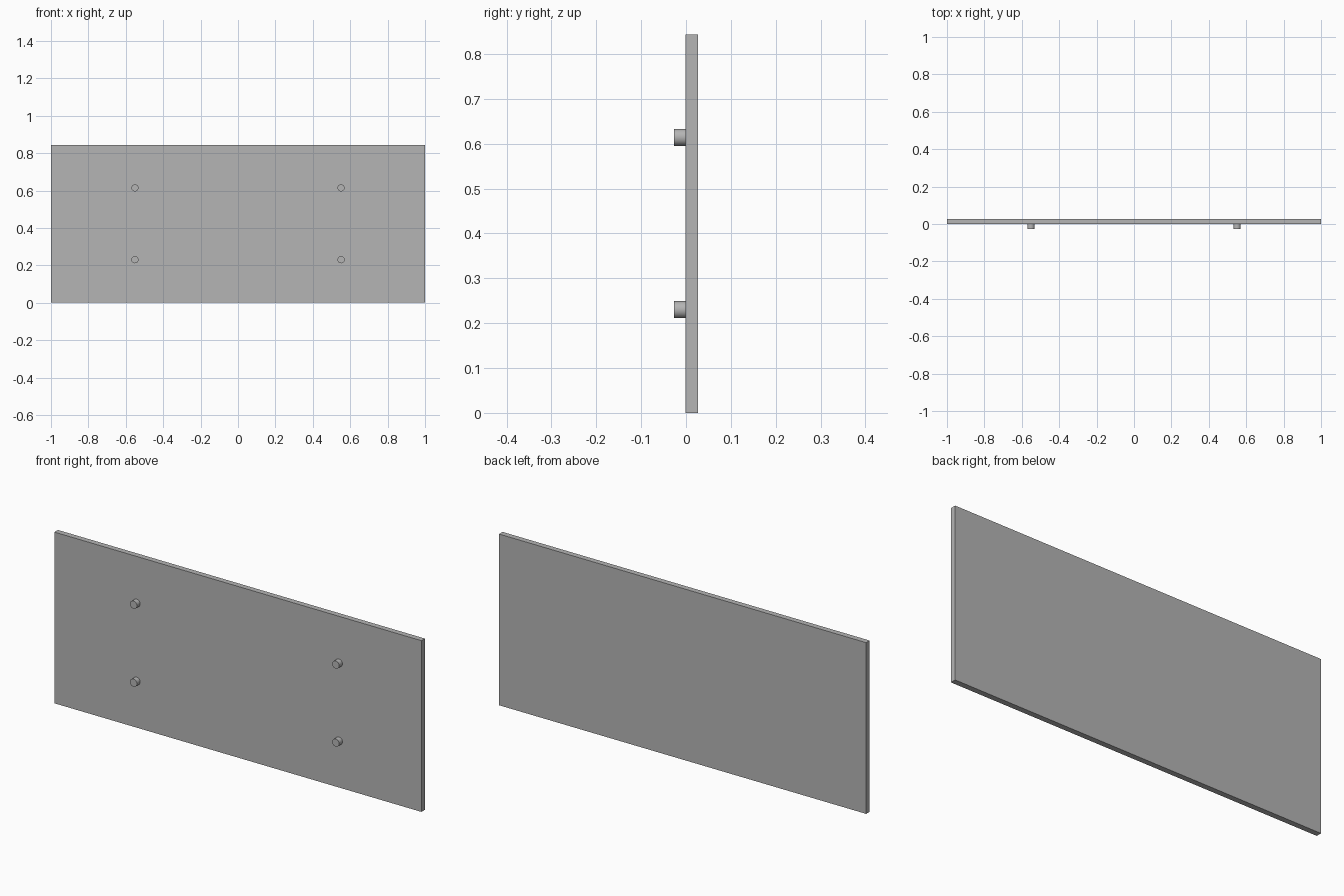
import bpy
import math

if "Cube" in bpy.data.objects:
    bpy.data.objects.remove(bpy.data.objects["Cube"])

FRONT, PANEL_FRONT, BACK = -0.0265, -0.001, 0.0265
HEIGHT = 0.843

# Dark grey finish shared by all parts
grey = bpy.data.materials.new("dark_grey")
grey.diffuse_color = (0.46, 0.46, 0.46, 1)
grey.use_nodes = True
grey.node_tree.nodes["Principled BSDF"].inputs["Base Color"].default_value = grey.diffuse_color

# Flat upright panel
bpy.ops.mesh.primitive_cube_add(size=1, location=(0, (PANEL_FRONT + BACK) / 2, HEIGHT / 2))
panel = bpy.context.object
panel.name = "panel"
panel.scale = (2, BACK - PANEL_FRONT, HEIGHT)
bpy.ops.object.transform_apply(location=False, rotation=False, scale=True)
panel.data.materials.append(grey)


# Round mounting pegs on the front face
def add_peg(name, x, z):
    bpy.ops.mesh.primitive_cylinder_add(
        vertices=32, radius=0.019, depth=PANEL_FRONT - FRONT,
        location=(x, (FRONT + PANEL_FRONT) / 2, z), rotation=(math.pi / 2, 0, 0))
    peg = bpy.context.object
    peg.name = name
    peg.data.materials.append(grey)
    bpy.ops.object.shade_smooth_by_angle(angle=math.radians(30))


for side, x in (("left", -0.551), ("right", 0.551)):
    for level, z in (("lower", 0.230), ("upper", 0.614)):
        add_peg(f"{level}_{side}_peg", x, z)
